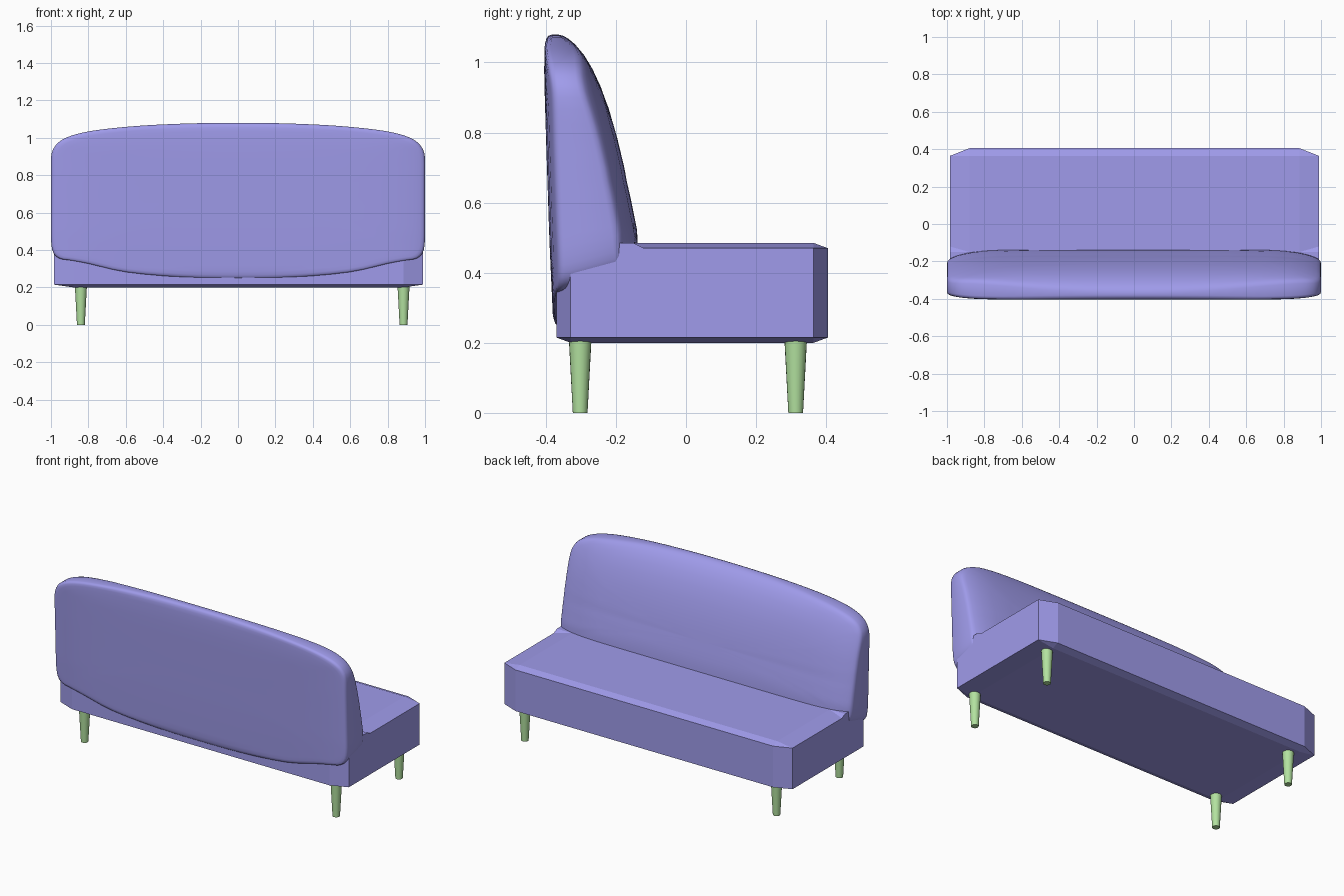
import bpy, bmesh
from mathutils import Vector, Matrix

if "Cube" in bpy.data.objects:
    bpy.data.objects.remove(bpy.data.objects["Cube"])


def material(name, color):
    m = bpy.data.materials.new(name)
    m.diffuse_color = color
    m.use_nodes = True
    m.node_tree.nodes["Principled BSDF"].inputs["Base Color"].default_value = m.diffuse_color
    return m


BLUE = material("blue_fabric", (0.35, 0.33, 0.83, 1))
GREEN = material("green_legs", (0.45, 0.76, 0.35, 1))


def finish(bm, name, mat, angle=None):
    bmesh.ops.recalc_face_normals(bm, faces=bm.faces)
    me = bpy.data.meshes.new(name)
    bm.to_mesh(me)
    bm.free()
    ob = bpy.data.objects.new(name, me)
    bpy.context.collection.objects.link(ob)
    me.materials.append(mat)
    if angle:
        bpy.ops.object.select_all(action='DESELECT')
        ob.select_set(True)
        bpy.context.view_layer.objects.active = ob
        bpy.ops.object.shade_smooth_by_angle(angle=angle)
    return ob


def lerp_table(table, v):
    if v <= table[0][0]:
        return table[0][1]
    for (a, fa), (b, fb) in zip(table, table[1:]):
        if v <= b:
            return fa + (fb - fa) * (v - a) / (b - a)
    return table[-1][1]


def catmull(pts, steps):
    out, n = [], len(pts)
    for i in range(n):
        p0, p1, p2, p3 = (Vector(pts[(i + k) % n]) for k in (-1, 0, 1, 2))
        for s in range(steps):
            t = s / steps
            out.append(0.5 * (2 * p1 + (p2 - p0) * t + (2 * p0 - 5 * p1 + 4 * p2 - p3) * t * t
                              + (3 * p1 - p0 - 3 * p2 + p3) * t ** 3))
    return out


# Seat: cube chamfered once, then stretched so chamfers stretch too
bm = bmesh.new()
bmesh.ops.create_cube(bm, size=1)
bmesh.ops.bevel(bm, geom=bm.edges[:], offset=0.053, segments=1, profile=0.5, affect='EDGES')
bmesh.ops.transform(bm, verts=bm.verts,
                    matrix=Matrix.Translation((0.0025, 0.0175, 0.3425))
                    @ Matrix.Diagonal((1.975, 0.775, 0.285, 1)))
finish(bm, "seat", BLUE)

# Small raised wedges where the seat ends meet the backrest
for label, x0, x1 in (("left", -0.985, -0.88), ("right", 0.88, 0.99)):
    bm = bmesh.new()
    profile = [(-0.19, 0.44), (-0.19, 0.485), (-0.15, 0.485), (-0.11, 0.465), (-0.11, 0.44)]
    f = bm.faces.new([bm.verts.new((x0, y, z)) for y, z in profile])
    ext = bmesh.ops.extrude_face_region(bm, geom=[f])["geom"]
    bmesh.ops.translate(bm, vec=(x1 - x0, 0, 0),
                        verts=[v for v in ext if isinstance(v, bmesh.types.BMVert)])
    finish(bm, f"{label}_seat_wedge", BLUE)

# Backrest: outline in x/z, front and back surfaces as profiles over height
half = [(0, 1.08), (0.25, 1.077), (0.5, 1.066), (0.7, 1.048), (0.82, 1.03), (0.9, 1.008),
        (0.95, 0.983), (0.982, 0.95), (0.999, 0.9), (1, 0.78), (1, 0.66), (1, 0.54), (0.999, 0.44),
        (0.988, 0.38), (0.955, 0.35), (0.9, 0.342), (0.8, 0.325), (0.6, 0.28), (0.3, 0.25), (0, 0.243)]
outline = catmull(half + [(-x, z) for x, z in half[-2:0:-1]], 3)
FRONT = [(0.24, -0.13), (0.48, -0.14), (0.6, -0.158), (0.7, -0.176), (0.8, -0.2), (0.87, -0.221),
         (0.93, -0.243), (0.98, -0.266), (1.02, -0.29), (1.05, -0.315), (1.07, -0.337), (1.08, -0.35)]
BACK = [(0.24, -0.37), (0.28, -0.38), (0.5, -0.39), (0.8, -0.4), (0.97, -0.405), (1.05, -0.403),
        (1.08, -0.397)]
CZ = 0.66


def surface(x, z, front):
    if front:
        return lerp_table(FRONT, z) - 0.055 * min(1, abs(x)) ** 10
    return lerp_table(BACK, z) + 0.025 * min(1, abs(x)) ** 10


# Rings: x scale, z scale, pull-in from the surface
inset = [(0.2, 0.1, 0), (0.5, 0.3, 0), (0.72, 0.5, 0), (0.84, 0.68, 0), (0.91, 0.81, 0),
         (0.95, 0.89, 0), (0.975, 0.94, 0), (0.988, 0.97, 0.001), (0.996, 0.99, 0.005), (1, 1, 0.016)]
rings = [(r, False) for r in inset] + [(r, True) for r in reversed(inset)]
bm = bmesh.new()
loops = []
for (kx, kz, pull), front in rings:
    loop = []
    for p in outline:
        x, z = p.x * kx, CZ + (p.y - CZ) * kz
        y = surface(x, z, front) + (-pull if front else pull)
        z += 0.27 * (y + 0.37) * max(0, min(1, (CZ - z) / 0.25))
        loop.append(bm.verts.new((x, y, z)))
    loops.append(loop)
n = len(outline)
for a, b in zip(loops, loops[1:]):
    for i in range(n):
        bm.faces.new((a[i], a[(i + 1) % n], b[(i + 1) % n], b[i]))
for loop, front in ((loops[0], False), (loops[-1], True)):
    c = bm.verts.new((0, surface(0, CZ, front), CZ))
    for i in range(n):
        bm.faces.new((loop[i], loop[(i + 1) % n], c))
finish(bm, "backrest", BLUE, 1.0)

# Tapered round legs
for side, x in (("left", -0.84), ("right", 0.885)):
    for end, y in (("back", -0.302), ("front", 0.313)):
        bm = bmesh.new()
        bmesh.ops.create_cone(bm, cap_ends=True, segments=20, radius1=0.021, radius2=0.032, depth=0.205,
                              matrix=Matrix.Translation((x, y, 0.1025)))
        finish(bm, f"{end}_{side}_leg", GREEN, 0.7)
